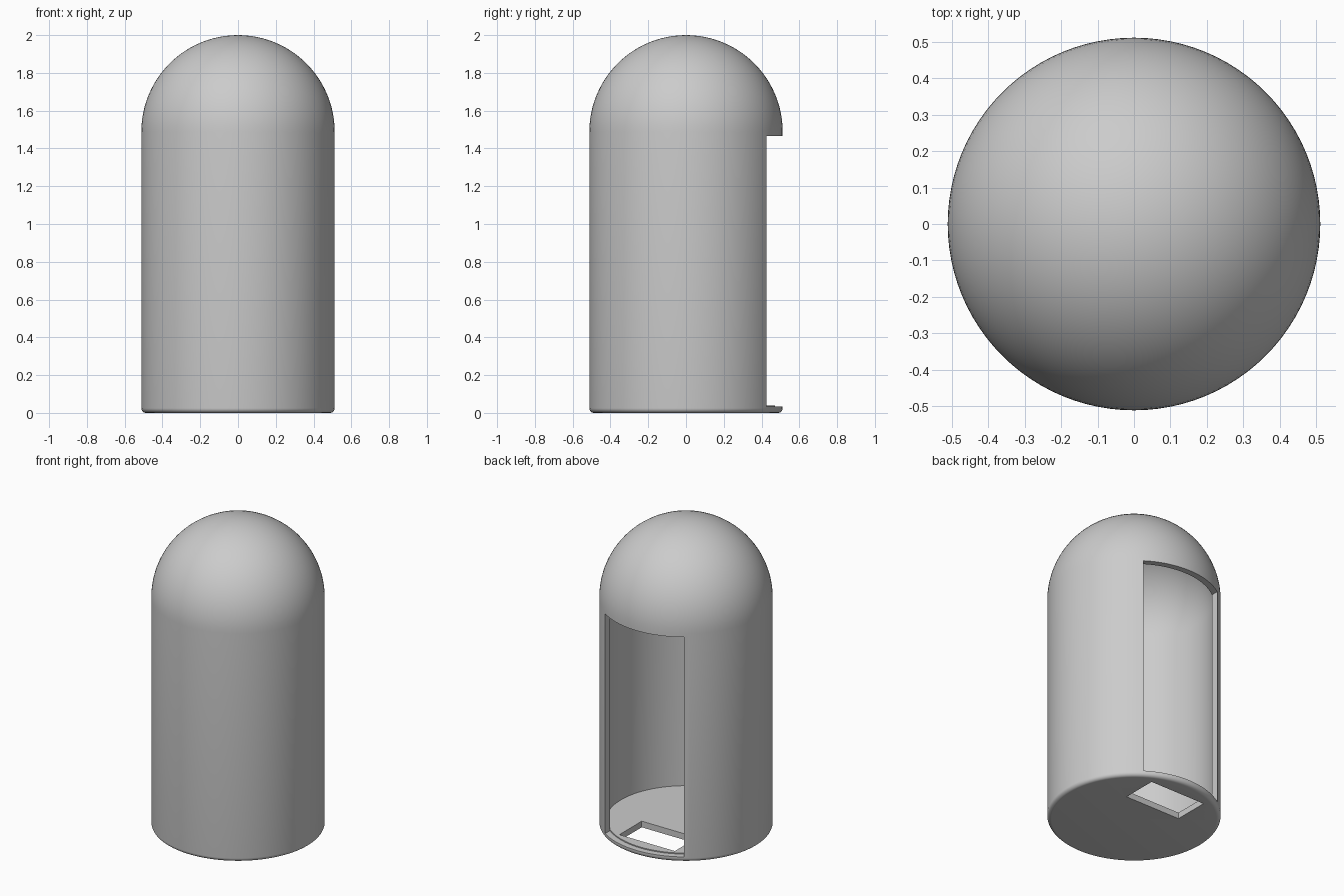
import bpy, bmesh
from math import sin, cos, pi, radians

if "Cube" in bpy.data.objects:
    bpy.data.objects.remove(bpy.data.objects["Cube"], do_unlink=True)

OUTER, INNER = 0.512, 0.472    # wall radii
SPRING = 2 - OUTER             # height where the dome begins
ROUND = 0.025                  # bottom edge rounding
SEGMENTS = 96

grey = bpy.data.materials.new("plain grey")
grey.use_nodes = True
colour = (0.6, 0.6, 0.6, 1)
grey.diffuse_color = colour
grey.node_tree.nodes["Principled BSDF"].inputs["Base Color"].default_value = colour


def arc(radius, cx, cz, start, end, steps):
    """Points (radius, height) along a circular arc, angles in degrees."""
    angles = [radians(start + (end - start) * i / steps) for i in range(steps + 1)]
    return [(cx + radius * cos(a), cz + radius * sin(a)) for a in angles]


def lathe(name, profile):
    """Revolve a profile around the z axis into a closed solid."""
    bm = bmesh.new()
    verts = [bm.verts.new((max(r, 0), 0, z)) for r, z in profile]
    edges = [bm.edges.new(pair) for pair in zip(verts, verts[1:])]
    bmesh.ops.spin(bm, geom=verts + edges, cent=(0, 0, 0), axis=(0, 0, 1),
                   angle=2 * pi, steps=SEGMENTS, use_duplicate=False)
    bmesh.ops.remove_doubles(bm, verts=bm.verts, dist=0.0001)
    bmesh.ops.recalc_face_normals(bm, faces=bm.faces)
    mesh = bpy.data.meshes.new(name)
    bm.to_mesh(mesh)
    bm.free()
    mesh.materials.append(grey)
    obj = bpy.data.objects.new(name, mesh)
    bpy.context.collection.objects.link(obj)
    return obj


def subtract(obj, cutter):
    """Cut one solid out of another and discard the cutter."""
    cutter.hide_render = True
    mod = obj.modifiers.new("cut", "BOOLEAN")
    mod.operation, mod.solver, mod.object = "DIFFERENCE", "EXACT", cutter
    bpy.context.view_layer.objects.active = obj
    bpy.ops.object.modifier_apply(modifier=mod.name)
    bpy.data.objects.remove(cutter, do_unlink=True)


def box(low, high):
    """Axis-aligned box between two corners."""
    bpy.ops.mesh.primitive_cube_add(size=1, location=[(a + b) / 2 for a, b in zip(low, high)])
    bpy.context.object.scale = [b - a for a, b in zip(low, high)]
    return bpy.context.object


# Domed shell, hollowed out above a thin base
shell = lathe("domed_shell",
              [(0, 0)]
              + arc(ROUND, OUTER - ROUND, ROUND, -90, 0, 6)
              + arc(OUTER, 0, SPRING, 0, 90, 24))
cavity = lathe("cavity_cutter",
               [(0, 0.03), (INNER, 0.03)] + arc(INNER, 0, SPRING, 0, 90, 24))
subtract(shell, cavity)

# Raised floor inside the shell
floor = lathe("floor_plate",
              [(0, 0.02), (INNER - 0.001, 0.02), (INNER - 0.001, 0.04), (0, 0.04)])

# Doorway at the back, then the rectangular slot through base and floor
subtract(shell, box((-0.285, 0.2, 0.034), (0.285, 0.8, 1.465)))
for part in (shell, floor):
    subtract(part, box((-0.2, 0.17, -0.1), (0.2, 0.4, 0.1)))

# Smooth curves, crisp edges
for part in (shell, floor):
    bpy.ops.object.select_all(action="DESELECT")
    part.select_set(True)
    bpy.context.view_layer.objects.active = part
    bpy.ops.object.shade_smooth_by_angle(angle=radians(30))
